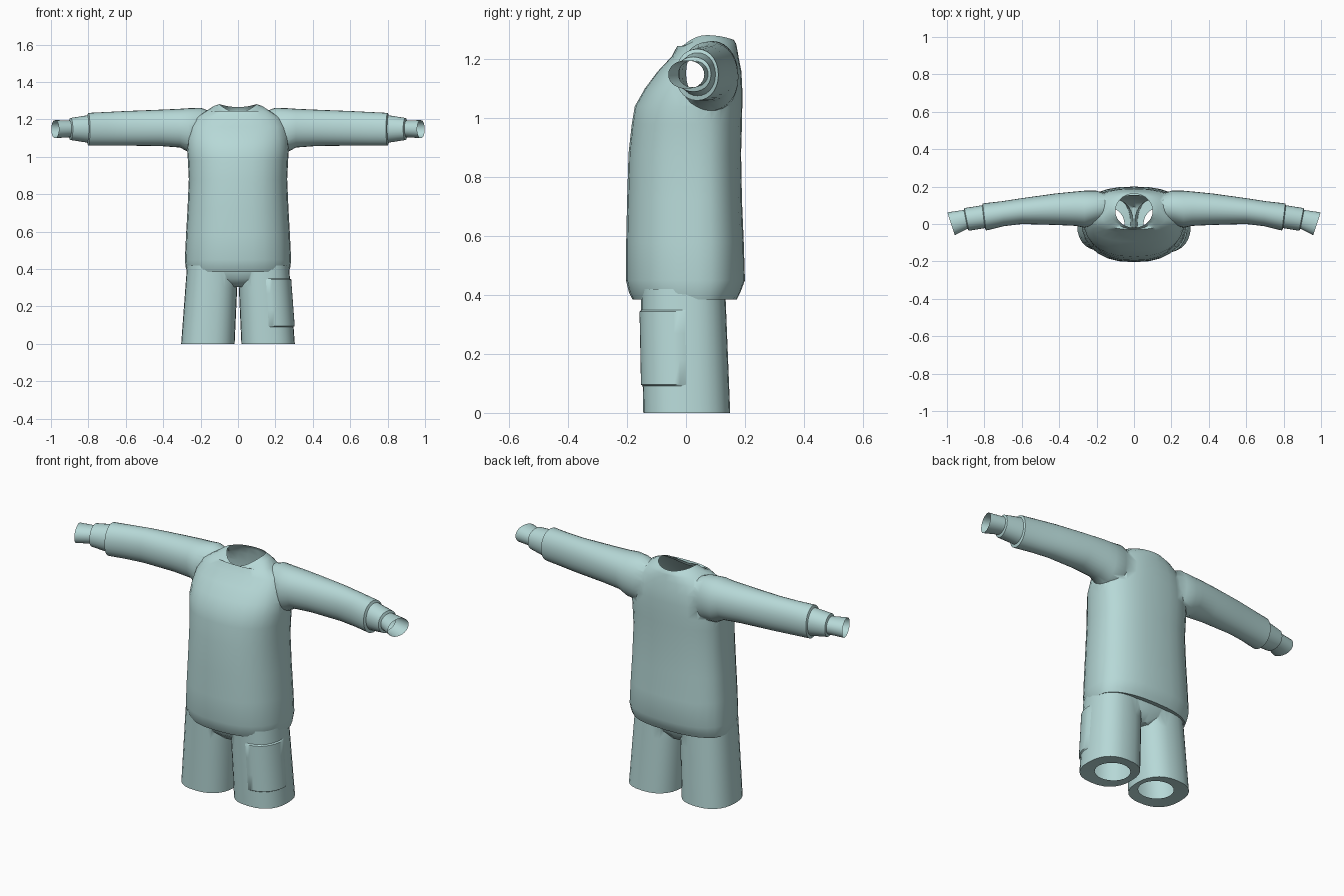
import bpy, bmesh, math
from math import sin, cos, pi

cube = bpy.data.objects.get("Cube")
if cube:
    bpy.data.objects.remove(cube, do_unlink=True)

cloth = bpy.data.materials.new("pale_teal_cloth")
COLOUR = (0.47, 0.69, 0.68, 1)
cloth.diffuse_color = COLOUR
cloth.use_nodes = True
bsdf = cloth.node_tree.nodes["Principled BSDF"]
bsdf.inputs["Base Color"].default_value = COLOUR
bsdf.inputs["Roughness"].default_value = 0.8

SIDES = 28


def point(angle, cu, ru, v0, v1, vm, power=2.4):
    """Point on a rounded oval; v0, vm, v1 are its low, widest and high levels."""
    c, s = cos(angle), sin(angle)
    u = math.copysign(abs(c) ** (2 / power), c)
    v = math.copysign(abs(s) ** (2 / power), s)
    return cu + ru * u, vm + v * ((v1 - vm) if v > 0 else (vm - v0))


def oval(*args):
    return [point(2 * pi * i / SIDES, *args) for i in range(SIDES)]


def finish(name, bm):
    bmesh.ops.recalc_face_normals(bm, faces=bm.faces)
    mesh = bpy.data.meshes.new(name)
    bm.to_mesh(mesh)
    bm.free()
    obj = bpy.data.objects.new(name, mesh)
    bpy.context.collection.objects.link(obj)
    return obj


def loft(name, rings, keep_first=False):
    """Skin the rings; the end fans get slot 1 so that they can be opened later."""
    bm = bmesh.new()
    loops = [[bm.verts.new(p) for p in ring] for ring in rings]
    for a, b in zip(loops, loops[1:]):
        for i in range(SIDES):
            j = (i + 1) % SIDES
            bm.faces.new((a[i], a[j], b[j], b[i]))
    for loop, cap in ((loops[0], 0 if keep_first else 1), (loops[-1], 1)):
        mid = bm.verts.new(sum((v.co for v in loop), loop[0].co * 0) / SIDES)
        for i in range(SIDES):
            bm.faces.new((loop[i], loop[(i + 1) % SIDES], mid)).material_index = cap
    obj = finish(name, bm)
    for _ in range(2):
        obj.data.materials.append(cloth)
    return obj


def shade(obj, degrees):
    bpy.ops.object.select_all(action='DESELECT')
    obj.select_set(True)
    bpy.context.view_layer.objects.active = obj
    bpy.ops.object.shade_smooth_by_angle(angle=math.radians(degrees))


def join_and_open(body, parts):
    """Merge the parts into one hollow garment and open its ends."""
    bpy.context.view_layer.objects.active = body
    for part in parts:
        mod = body.modifiers.new("merge", 'BOOLEAN')
        mod.operation, mod.solver, mod.object = 'UNION', 'EXACT', part
        bpy.ops.object.modifier_apply(modifier=mod.name)
        bpy.data.objects.remove(part, do_unlink=True)
    bm = bmesh.new()
    bm.from_mesh(body.data)
    ends = [f for f in bm.faces if f.material_index == 1]
    bmesh.ops.delete(bm, geom=ends, context='FACES')
    bmesh.ops.remove_doubles(bm, verts=bm.verts, dist=0.0005)
    bm.to_mesh(body.data)
    bm.free()
    body.data.materials.pop(index=1)
    shade(body, 50)


# Sweater body: z, half width, front, back
torso = [
    (0.395, 0.25, -0.15, 0.135), (0.385, 0.272, -0.182, 0.172),
    (0.41, 0.28, -0.194, 0.185), (0.45, 0.284, -0.204, 0.2),
    (0.58, 0.278, -0.203, 0.196), (0.72, 0.27, -0.2, 0.19),
    (0.88, 0.263, -0.195, 0.187), (0.98, 0.268, -0.184, 0.19),
    (1.04, 0.272, -0.174, 0.191), (1.1, 0.268, -0.14, 0.191),
    (1.16, 0.255, -0.095, 0.188), (1.21, 0.225, -0.048, 0.178),
    (1.245, 0.17, -0.03, 0.172),
]
rings = [[(x, y, z) for x, y in oval(0, w, f, b, 0.04)] for z, w, f, b in torso]
# The collar rings dip at the front and a little at the back
for w, front, back, top in ((0.13, -0.028, 0.17, 1.272), (0.1, -0.02, 0.162, 1.282)):
    rings.append([(x, y, top - (0.047 if y < 0.07 else 0.016) * ((y - 0.07) / 0.092) ** 2)
                  for x, y in oval(0, w, front, back, 0.07, 2)])
sweater = loft("sweater", rings)

# Sleeve with stepped cuffs: x, front, back, bottom, top, slant
sleeve = [
    (0.12, 0.03, 0.15, 1.06, 1.235, 0), (0.2, 0.0, 0.178, 1.02, 1.262, 0),
    (0.265, -0.02, 0.178, 1.025, 1.26, 0), (0.31, -0.01, 0.174, 1.05, 1.257, 0),
    (0.42, -0.005, 0.163, 1.058, 1.252, 0), (0.6, 0.0, 0.138, 1.06, 1.245, 0),
    (0.7, -0.012, 0.122, 1.06, 1.24, 0.05), (0.8, -0.035, 0.11, 1.06, 1.235, 0.12),
    (0.805, -0.022, 0.1, 1.076, 1.222, 0.12), (0.895, -0.036, 0.085, 1.09, 1.208, 0.2),
    (0.9, -0.025, 0.075, 1.105, 1.195, 0.2), (0.978, -0.06, 0.062, 1.1, 1.196, 0.33),
]


def make_sleeve(side):
    rings = []
    for x, f, b, lo, hi, slant in sleeve:
        mid = (f + b) / 2
        rings.append([(side * (x + slant * (y - mid)), y, z)
                      for y, z in oval(mid, (b - f) / 2, lo, hi, (lo + hi) / 2, 2.1)])
    return loft("sleeve", rings)


join_and_open(sweater, [make_sleeve(1), make_sleeve(-1)])


# Shorts
def leg_shape(z):
    return 0.161 - 0.06 * z, 0.143 - 0.015 * z, -0.145 - 0.02 * z, 0.15 - 0.04 * z, 0


def make_leg(side):
    hole = oval(0.143, 0.092, -0.085, 0.09, 0, 2)
    rings = [[(side * x, y, 0.006) for x, y in hole]]
    for z in (0, 0.012, 0.1, 0.2, 0.3, 0.42):
        rings.append([(side * x, y, z) for x, y in oval(*leg_shape(z))])
    return loft("leg", rings)


pelvis = [(0.305, 0.06, -0.09, 0.09), (0.35, 0.2, -0.14, 0.125),
          (0.4, 0.262, -0.15, 0.135), (0.6, 0.25, -0.17, 0.155)]
shorts = loft("shorts", [[(x, y, z) for x, y in oval(0, w, f, b, 0)]
                         for z, w, f, b in pelvis], keep_first=True)
join_and_open(shorts, [make_leg(1), make_leg(-1)])

# Cargo pocket wrapped round the front of the left leg
bm = bmesh.new()
COLS = 14
heights = (0.09, 0.096, 0.18, 0.27, 0.344, 0.35)
grid = []
for r, z in enumerate(heights):
    row = []
    for c in range(COLS + 1):
        a = -pi / 2 * (1 - c / COLS) + 0.02
        cu, ru, f, b, m = leg_shape(z)
        raised = 0 < r < len(heights) - 1 and 0 < c < COLS
        d = 0.007 if raised else -0.002
        x, y = point(a, cu, ru + d, f - d, b + d, m)
        row.append(bm.verts.new((x, y, z)))
    grid.append(row)
for lower, upper in zip(grid, grid[1:]):
    for c in range(COLS):
        bm.faces.new((lower[c], lower[c + 1], upper[c + 1], upper[c]))
pocket = finish("cargo_pocket", bm)
pocket.data.materials.append(cloth)
shade(pocket, 40)
